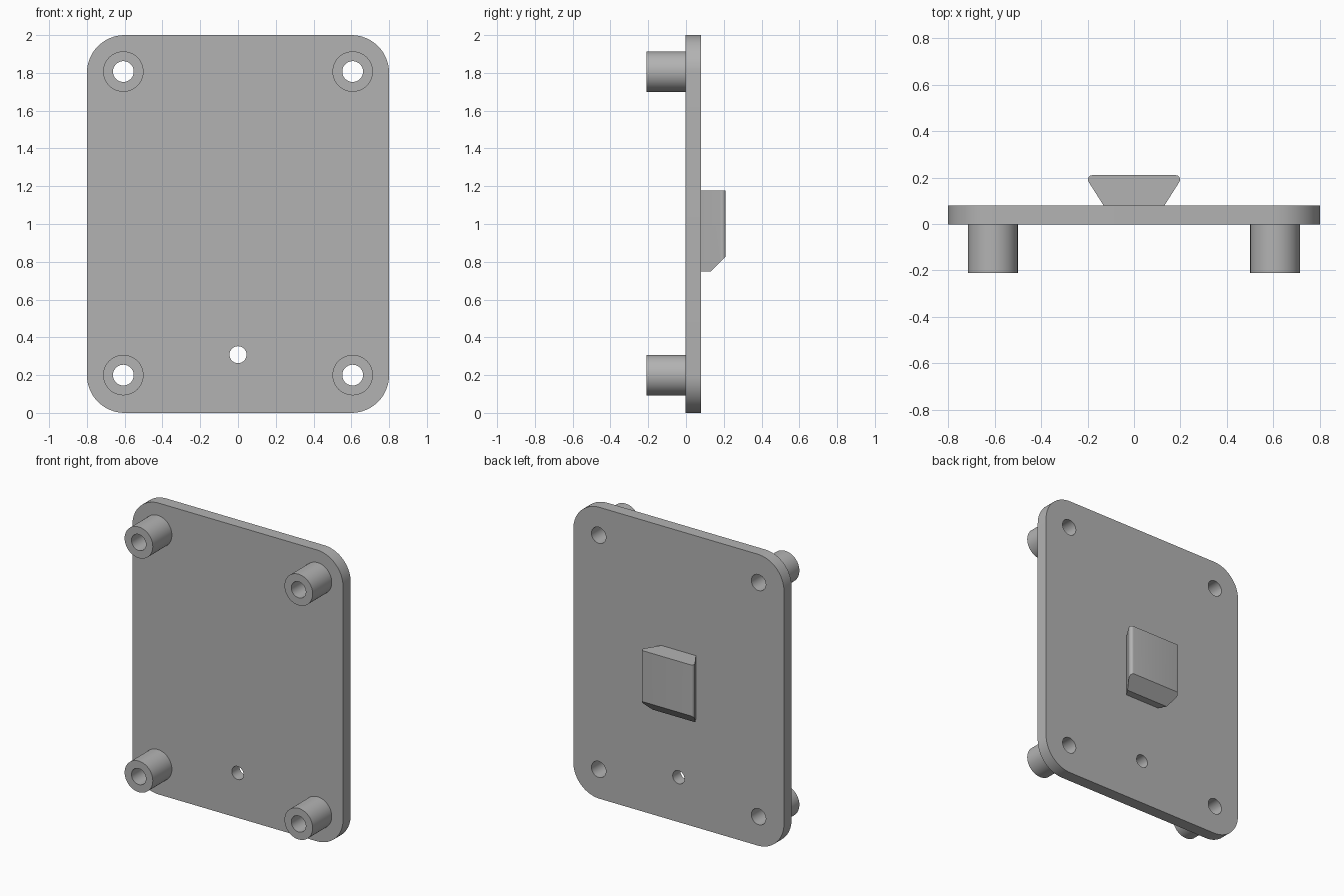
import bpy
import bmesh
from math import cos, sin, radians
from mathutils import Vector

cube = bpy.data.objects.get("Cube")
if cube:
    bpy.data.objects.remove(cube, do_unlink=True)

GREY = (0.45, 0.45, 0.45, 1)
grey = bpy.data.materials.new("plain grey")
grey.use_nodes = True
grey.diffuse_color = GREY
grey.node_tree.nodes["Principled BSDF"].inputs["Base Color"].default_value = GREY


def arc(cx, cy, r, start, end, steps):
    """Points along an arc, angles in degrees."""
    angles = [radians(start + (end - start) * i / steps) for i in range(steps + 1)]
    return [(cx + r * cos(a), cy + r * sin(a)) for a in angles]


def circle(cx, cy, r, sides=48):
    return arc(cx, cy, r, 0, 360, sides)[:-1]


def prism(loops, axis, low, high):
    """Extrude an outline (the first loop) with holes (other loops) along axis."""
    bm = bmesh.new()
    for loop in loops:
        verts = [bm.verts.new((u, low, v) if axis == "Y" else (u, v, low)) for u, v in loop]
        for a, b in zip(verts, verts[1:] + verts[:1]):
            bm.edges.new((a, b))
    direction = Vector((0, 1, 0) if axis == "Y" else (0, 0, 1))
    bmesh.ops.triangle_fill(bm, edges=bm.edges[:], use_beauty=True, normal=-direction)
    grown = bmesh.ops.extrude_face_region(bm, geom=bm.faces[:], use_keep_orig=True)
    moved = [g for g in grown["geom"] if isinstance(g, bmesh.types.BMVert)]
    bmesh.ops.translate(bm, verts=moved, vec=direction * (high - low))
    bmesh.ops.recalc_face_normals(bm, faces=bm.faces[:])
    return bm


def add_object(name, bm):
    mesh = bpy.data.meshes.new(name)
    bm.to_mesh(mesh)
    bm.free()
    mesh.materials.append(grey)
    obj = bpy.data.objects.new(name, mesh)
    bpy.context.collection.objects.link(obj)
    bpy.ops.object.select_all(action="DESELECT")
    obj.select_set(True)
    bpy.context.view_layer.objects.active = obj
    bpy.ops.object.shade_smooth_by_angle(angle=radians(30))
    return obj


FRONT, BACK = -0.003, 0.08
TIP = 0.21
HOLE, BOSS = 0.055, 0.107
corners = {
    "lower_right": (-0.607, 0.2), "lower_left": (0.607, 0.2),
    "upper_right": (-0.607, 1.807), "upper_left": (0.607, 1.807),
}

# Rounded plate with four corner holes and a small lower hole
outline = []
for i, (cx, cz) in enumerate([(0.6, 1.8), (-0.6, 1.8), (-0.6, 0.2), (0.6, 0.2)]):
    outline += arc(cx, cz, 0.2, 90 * i, 90 * i + 90, 16)
holes = [circle(x, z, HOLE) for x, z in corners.values()]
holes.append(circle(0, 0.308, 0.045))
add_object("plate", prism([outline] + holes, "Y", FRONT, BACK))

# Hollow standoffs on the front
for name, (x, z) in corners.items():
    add_object(name + "_standoff",
               prism([circle(x, z, BOSS), circle(x, z, HOLE)], "Y", -TIP, FRONT))

# Dovetail block on the back, with rounded outer corners
half = [(0.131, BACK)] + arc(0.179, TIP - 0.019, 0.019, -32.6, 90, 8)
profile = half + [(-x, y) for x, y in reversed(half)]
block = prism([profile], "Z", 0.748, 1.178)

# Sloping cut along the block's lower outer edge
cut = bmesh.ops.bisect_plane(
    block, geom=block.verts[:] + block.edges[:] + block.faces[:],
    plane_co=(0, 0.13, 0.748), plane_no=(0, 1, -1), clear_outer=True)
rim = [e for e in block.edges if e.is_boundary]
bmesh.ops.contextual_create(block, geom=rim)
bmesh.ops.recalc_face_normals(block, faces=block.faces[:])
add_object("dovetail_block", block)
